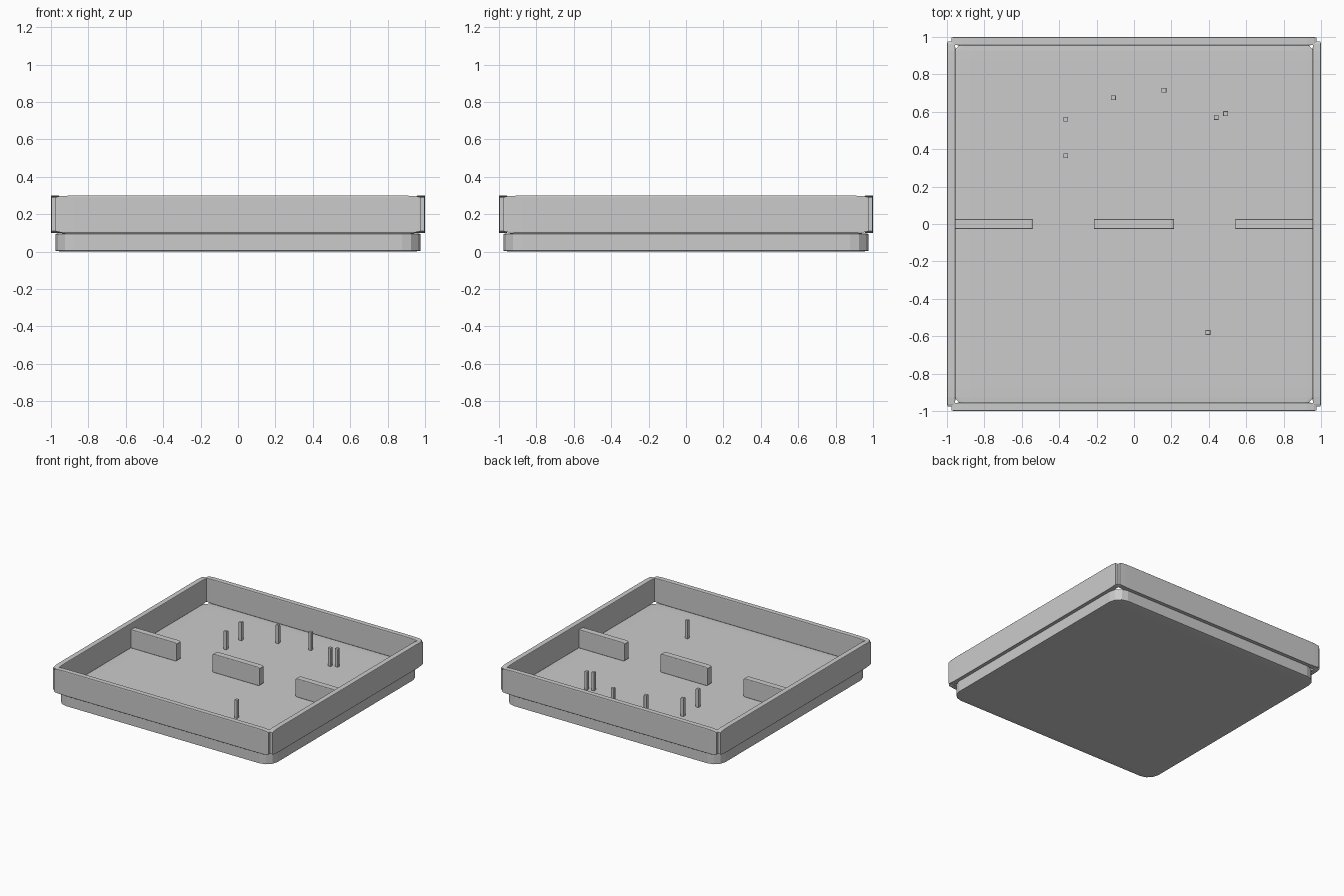
import bpy

default_cube = bpy.data.objects.get("Cube")
if default_cube:
    bpy.data.objects.remove(default_cube, do_unlink=True)

FLOOR_TOP = 0.1
HALF_LENGTH = 0.975


def soft_block(name, x, y, bottom, size):
    """Box whose rounded edges stretch with its proportions."""
    bpy.ops.mesh.primitive_cube_add(size=1, location=(x, y, bottom + size[2] / 2))
    block = bpy.context.object
    block.name = name
    block.scale = size
    bevel = block.modifiers.new("Rounded edges", 'BEVEL')
    bevel.width = 0.05
    bevel.segments = 3
    bevel.limit_method = 'NONE'
    return block


# Floor slab
soft_block("floor", 0, 0, 0, (2 * HALF_LENGTH, 2 * HALF_LENGTH, FLOOR_TOP))

# Four perimeter walls, overhanging the floor slightly
thickness, wall_height = 0.045, 0.2
offset = 1 - thickness / 2
for side, sign in (("front", -1), ("back", 1)):
    soft_block(side + "_wall", 0, sign * offset, FLOOR_TOP,
               (2 * HALF_LENGTH, thickness, wall_height))
for side, sign in (("right", -1), ("left", 1)):
    soft_block(side + "_wall", sign * offset, 0, FLOOR_TOP,
               (thickness, 2 * HALF_LENGTH, wall_height))

# Dividers across the middle
for side, x in (("right", -0.755), ("center", 0), ("left", 0.755)):
    soft_block(side + "_divider", x, 0, FLOOR_TOP, (0.43, 0.055, 0.15))

# Thin upright pegs
peg_positions = [(-0.365, 0.56), (-0.365, 0.365), (-0.11, 0.675), (0.16, 0.715),
                 (0.44, 0.57), (0.49, 0.59), (0.395, -0.58)]
for number, (x, y) in enumerate(peg_positions, 1):
    soft_block(f"peg_{number}", x, y, FLOOR_TOP, (0.026, 0.026, 0.15))
